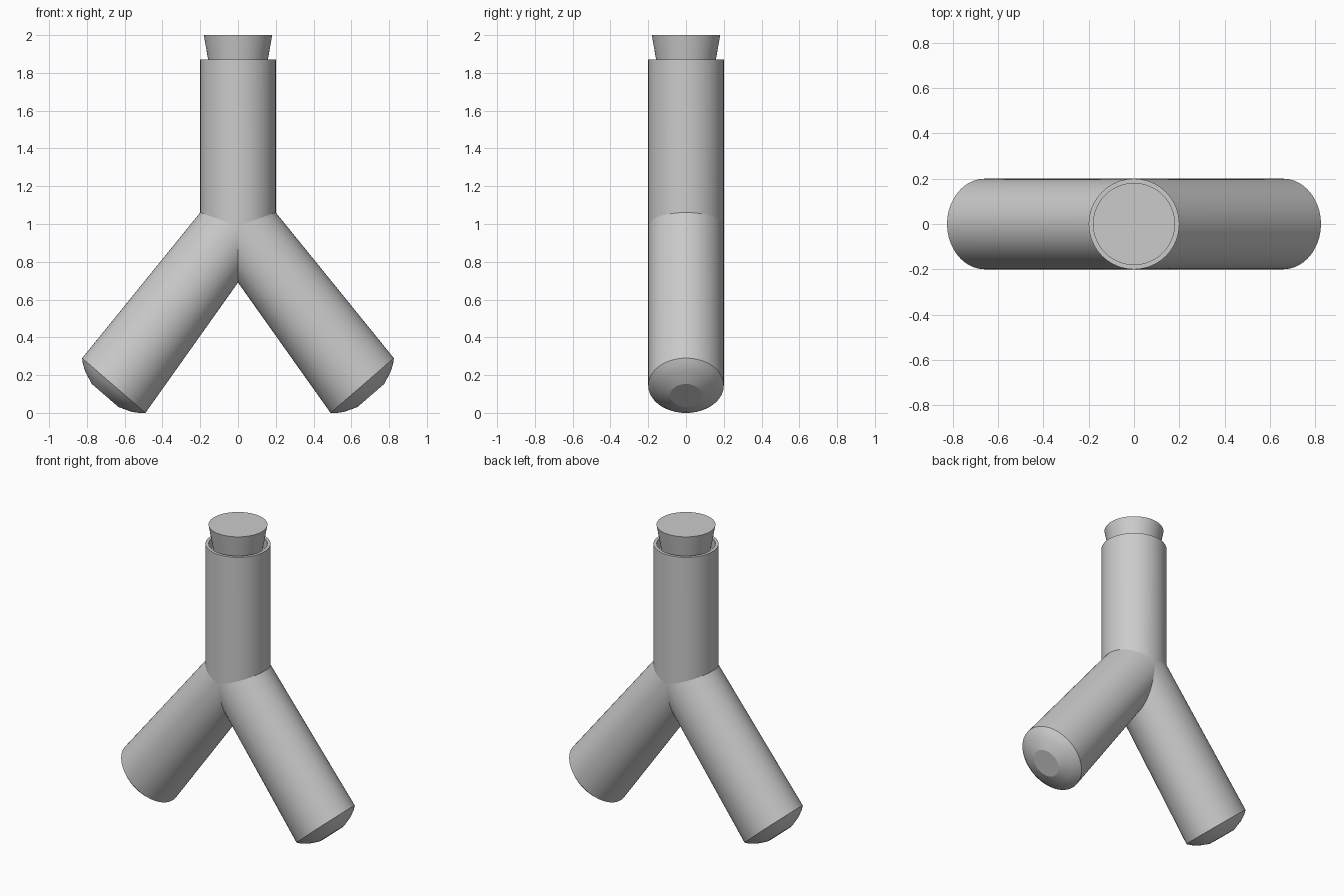
import bpy, bmesh, math
from mathutils import Vector

if "Cube" in bpy.data.objects:
    bpy.data.objects.remove(bpy.data.objects["Cube"])

N = 64
R = 0.2
ANG = [2 * math.pi * i / N for i in range(N)]


def loft(name, rings, cap_start=False, cap_end=False):
    """Skin a list of closed point rings into one smooth object."""
    bm = bmesh.new()
    loops = [[bm.verts.new(p) for p in ring] for ring in rings]
    for a, b in zip(loops, loops[1:]):
        for i in range(N):
            j = (i + 1) % N
            bm.faces.new((a[i], a[j], b[j], b[i]))
    if cap_start:
        bm.faces.new(loops[0][::-1])
    if cap_end:
        bm.faces.new(loops[-1])
    bmesh.ops.recalc_face_normals(bm, faces=bm.faces[:])
    mesh = bpy.data.meshes.new(name)
    bm.to_mesh(mesh)
    bm.free()
    ob = bpy.data.objects.new(name, mesh)
    bpy.context.collection.objects.link(ob)
    bpy.ops.object.select_all(action='DESELECT')
    ob.select_set(True)
    bpy.context.view_layer.objects.active = ob
    bpy.ops.object.shade_smooth_by_angle(angle=math.radians(20))
    return ob


def circle(r, z):
    return [(r * math.cos(a), r * math.sin(a), z) for a in ANG]


# Upright tube: mitred at the bottom where the legs join, open lip at the top
JOIN, MITRE = 0.99, 0.354
mitre = [(R * math.cos(a), R * math.sin(a), JOIN + MITRE * abs(R * math.cos(a))) for a in ANG]
loft("upright_tube", [mitre, circle(R, 1.87), circle(0.18, 1.87), circle(0.18, 1.80)],
     cap_end=True)

# Tapered stopper
loft("stopper", [circle(0.146, 1.80), circle(0.181, 2.0)], True, True)

# Legs: start on the mitre (outer half) and centre plane (inner half),
# end in a stepped rounded foot given as (radius factor, depth)
END = Vector((0.6575, 0, 0.145))
U = Vector((0.1675, 0, 0.145))
D = Vector((U.z, 0, -U.x)).normalized()
FOOT = [(1.0, 0.0), (0.9, 0.02), (0.73, 0.044), (0.42, 0.07)]


def leg_start(a, s):
    c, y = math.cos(a), R * math.sin(a)
    if c >= 0:
        return (s * R * c, y, JOIN + MITRE * R * c)
    return (0, y, JOIN + 0.3 * c)


for side, s in (("left", -1), ("right", 1)):
    rings = [[leg_start(a, s) for a in ANG]]
    for k, depth in FOOT:
        ring = []
        for a in ANG:
            p = END + D * depth + U * (k * math.cos(a))
            ring.append((s * p.x, k * R * math.sin(a), p.z))
        rings.append(ring)
    leg = loft(side + "_leg", rings, cap_end=True)
    # The leg is an open shell, so make sure its normals point outward
    foot = leg.data.polygons[-1]
    if foot.normal.dot(Vector((s * D.x, 0, D.z))) < 0:
        leg.data.flip_normals()
